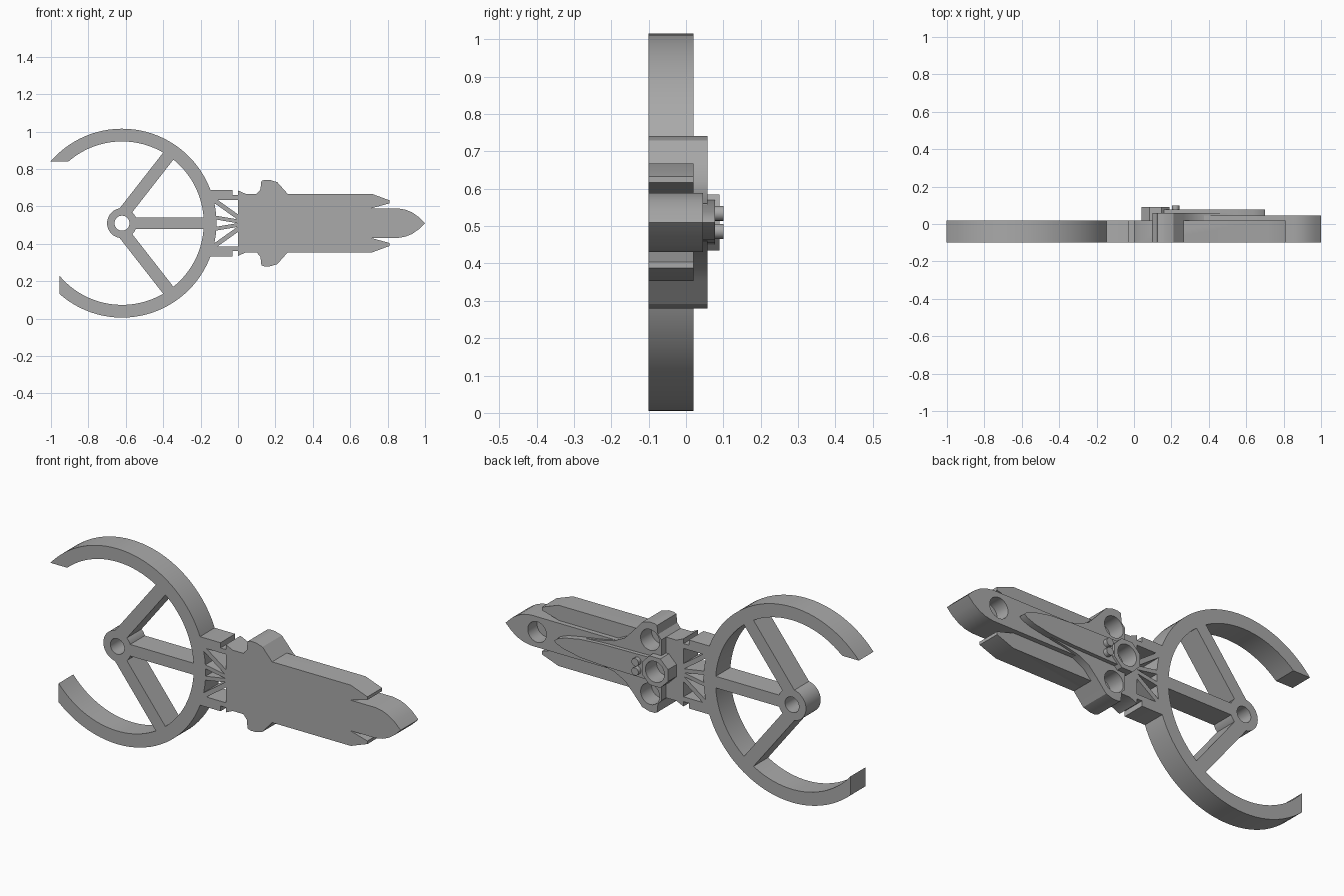
import bpy, bmesh
from math import sin, cos, pi, radians
from mathutils import Vector

cube = bpy.data.objects.get("Cube")
if cube:
    bpy.data.objects.remove(cube)

MID = 0.51            # height of the symmetry line
BACK, FRONT = 0.02, -0.1

grey = bpy.data.materials.new("plain grey")
grey.use_nodes = True
COLOUR = (0.4, 0.4, 0.4, 1)
grey.diffuse_color = COLOUR
grey.node_tree.nodes["Principled BSDF"].inputs["Base Color"].default_value = COLOUR


def prism(name, outline, y0=FRONT, y1=BACK):
    """Extrude an outline of (x, height above MID) along y."""
    bm = bmesh.new()
    face = bm.faces.new([bm.verts.new((x, y0, MID + h)) for x, h in outline])
    new = bmesh.ops.extrude_face_region(bm, geom=[face])["geom"]
    bmesh.ops.translate(bm, vec=(0, y1 - y0, 0),
                        verts=[g for g in new if isinstance(g, bmesh.types.BMVert)])
    bmesh.ops.recalc_face_normals(bm, faces=bm.faces)
    mesh = bpy.data.meshes.new(name)
    bm.to_mesh(mesh)
    bm.free()
    mesh.materials.append(grey)
    obj = bpy.data.objects.new(name, mesh)
    bpy.context.collection.objects.link(obj)
    return obj


def mirrored(half):
    return half + [(x, -h) for x, h in reversed(half) if h > 0]


def flip(outline, s):
    return [(x, h * s) for x, h in outline]


def arc(cx, ch, r, a0, a1, n):
    return [(cx + r * cos(radians(a0 + (a1 - a0) * i / n)),
             ch + r * sin(radians(a0 + (a1 - a0) * i / n))) for i in range(n + 1)]


def disc(cx, ch, r, n=40):
    return arc(cx, ch, r, 0, 360, n)[:-1]


def bar(a, b, width):
    a, b = Vector(a), Vector(b)
    d = (b - a).normalized() * width / 2
    side = Vector((-d.y, d.x))
    return [tuple(p) for p in (a + side, b + side, b - side, a - side)]


def drill(targets, x, h, r, y0, y1):
    cutter = prism("cutter", disc(x, h, r), y0, y1)
    cutter.hide_render = True
    for obj in targets:
        mod = obj.modifiers.new("hole", "BOOLEAN")
        mod.operation, mod.solver, mod.object = "DIFFERENCE", "EXACT", cutter
        bpy.context.view_layer.objects.active = obj
        bpy.ops.object.modifier_apply(modifier=mod.name)
    bpy.data.objects.remove(cutter)


# Open ring, hub and spokes
HX = -0.62
ring = prism("open_ring", arc(HX, 0, 0.505, 139.2, -131.6, 72)
             + arc(HX, 0, 0.437, -140.1, 131, 72))
hub = prism("hub", disc(HX, 0, 0.08))
spokes = [prism("middle_spoke", bar((HX, 0), (-0.16, 0), 0.06))]
for s, side in ((1, "upper"), (-1, "lower")):
    spokes.append(prism(side + "_spoke",
                        flip(bar((-0.61, 0.055), (-0.352, 0.385), 0.066), s)))
drill([hub] + spokes, HX, 0, 0.04, -0.2, 0.2)

# Truss between ring and body
prism("truss_post", bar((-0.14, -0.16), (-0.14, 0.16), 0.024))
for s, side in ((1, "upper"), (-1, "lower")):
    prism(side + "_truss_rail", flip([
        (-0.2, 0.125), (0.02, 0.125), (0.02, 0.15), (-0.03, 0.15),
        (-0.03, 0.177), (-0.15, 0.177), (-0.18, 0.16)], s))
    prism(side + "_truss_diagonal", flip(bar((-0.145, 0.135), (0.01, 0.025), 0.024), s))
    prism(side + "_truss_brace", flip(bar((-0.15, 0.035), (0.01, 0.008), 0.02), s))

# Body plate with the two side boosters
body = prism("body_plate", mirrored([
    (0, 0.175), (0.04, 0.157), (0.715, 0.157), (0.81, 0.122),
    (0.81, 0.106), (0.715, 0.08)]))

# Central tank with a pointed nose
tank = prism("central_tank", mirrored([
    (0.11, 0.079), (0.855, 0.079), (0.895, 0.072), (0.93, 0.058),
    (0.965, 0.034), (1.0, 0)]), FRONT, 0.045)

# Flared wings and the fuselage above them
wings = prism("flared_wings", mirrored([
    (0.1, 0.157), (0.12, 0.18), (0.125, 0.225), (0.14, 0.231), (0.17, 0.231),
    (0.21, 0.219), (0.265, 0.157), (0.31, 0.11), (0.37, 0.08), (0.45, 0.062),
    (0.53, 0.05)]), FRONT, 0.058)
fuselage = prism("fuselage", mirrored([
    (0.11, 0.06), (0.42, 0.055), (0.55, 0.047), (0.64, 0.03), (0.685, 0.013),
    (0.7, 0)]), FRONT, 0.078)

# Engine housing and two pins on the back
housing = prism("engine_housing", arc(0.115, 0, 0.081, 22.5, 337.5, 7), 0, 0.09)
for s, side in ((1, "upper"), (-1, "lower")):
    prism(side + "_pin", disc(0.222, 0.024 * s, 0.02, 16), 0.05, 0.1)

# Round sockets in the back
stack = [body, tank, wings, fuselage, housing]
drill([tank, body], 0.82, 0, 0.053, -0.03, 0.2)
drill(stack, 0.115, 0, 0.054, 0.0, 0.2)
for s in (1, -1):
    drill(stack, 0.165, 0.14 * s, 0.054, -0.03, 0.2)

# Smooth the curved walls, keep the edges sharp
for obj in bpy.context.view_layer.objects:
    obj.select_set(obj.type == "MESH" and grey.name in obj.data.materials)
bpy.context.view_layer.objects.active = ring
bpy.ops.object.shade_smooth_by_angle(angle=radians(30))
